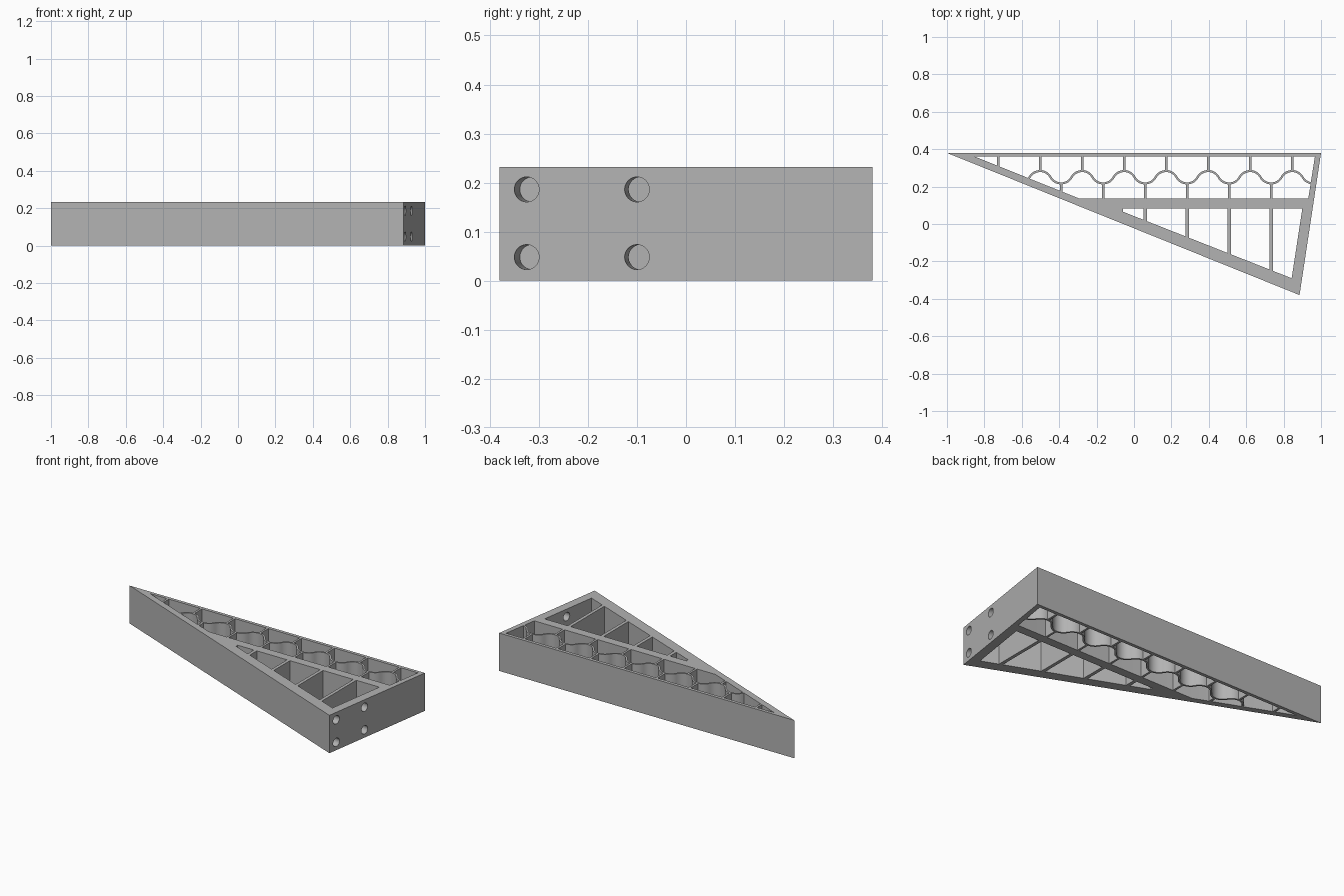
import bpy, bmesh, math
from mathutils import Vector

if "Cube" in bpy.data.objects:
    bpy.data.objects.remove(bpy.data.objects["Cube"], do_unlink=True)

HEIGHT = 0.232
PITCH = 0.2246       # spacing of the ribs
FIRST_CREST = -0.502
EMBED = 0.003        # how far ribs sink into the walls

grey = bpy.data.materials.new("plain grey")
grey.use_nodes = True
grey.diffuse_color = (0.45, 0.45, 0.45, 1)
grey.node_tree.nodes["Principled BSDF"].inputs["Base Color"].default_value = (0.45, 0.45, 0.45, 1)


def prism(name, outline, z0=0.0, z1=HEIGHT):
    """Extrude a flat outline straight up."""
    bm = bmesh.new()
    face = bm.faces.new([bm.verts.new((x, y, z0)) for x, y in outline])
    top = bmesh.ops.extrude_face_region(bm, geom=[face])["geom"]
    bmesh.ops.translate(bm, vec=(0, 0, z1 - z0),
                        verts=[v for v in top if isinstance(v, bmesh.types.BMVert)])
    bmesh.ops.recalc_face_normals(bm, faces=bm.faces)
    mesh = bpy.data.meshes.new(name)
    bm.to_mesh(mesh)
    bm.free()
    mesh.materials.append(grey)
    obj = bpy.data.objects.new(name, mesh)
    bpy.context.collection.objects.link(obj)
    return obj


def activate(obj):
    bpy.ops.object.select_all(action='DESELECT')
    obj.select_set(True)
    bpy.context.view_layer.objects.active = obj


def cut(target, cutter):
    cutter.hide_render = True
    mod = target.modifiers.new("cut", 'BOOLEAN')
    mod.operation = 'DIFFERENCE'
    mod.solver = 'EXACT'
    mod.object = cutter
    activate(target)
    bpy.ops.object.modifier_apply(modifier=mod.name)
    bpy.data.objects.remove(cutter, do_unlink=True)


# Triangular frame with two open pockets
BACK_RIGHT, FRONT = Vector((1, 0.38)), Vector((0.885, -0.38))
frame = prism("frame", [(-1, 0.38), FRONT, BACK_RIGHT])
upper = [(-0.85, 0.36), (-0.295, 0.137), (0.932, 0.137), (0.967, 0.36)]
lower = [(-0.06, 0.083), (-0.06, 0.066), (0.843, -0.29), (0.9, 0.083)]
for pocket in (upper, lower):
    cut(frame, prism("pocket_cutter", pocket, -0.1, HEIGHT + 0.1))

# Four bolt holes square to the short end wall
along = (BACK_RIGHT - FRONT).normalized()
inward = Vector((-along.y, along.x, 0))
DEPTH = 0.075
for y in (-0.325, -0.1):
    for z in (0.048, 0.186):
        mouth = FRONT.lerp(BACK_RIGHT, (y + 0.38) / 0.76)
        centre = Vector((mouth.x, mouth.y, z))
        bpy.ops.mesh.primitive_cylinder_add(vertices=32, radius=0.0255, depth=2 * DEPTH, location=centre)
        drill = bpy.context.object
        drill.rotation_euler = inward.to_track_quat('Z', 'Y').to_euler()
        drill.data.materials.append(grey)
        cut(frame, drill)


def wall_y(pocket, a, b, x):
    """Height in plan of a sloping pocket wall at x."""
    (xa, ya), (xb, yb) = pocket[a], pocket[b]
    return ya + (yb - ya) * (x - xa) / (xb - xa)


def rib(name, x, width, top, bottom):
    """Straight rib; bottom is a function of x so it can meet a slope."""
    l, r = x - width / 2, x + width / 2
    prism(name, [(l, top), (l, bottom(l) - EMBED), (r, bottom(r) - EMBED), (r, top)])


def upper_slope(x):
    return max(0.137, wall_y(upper, 0, 1, x))


def lower_slope(x):
    return wall_y(lower, 1, 2, x)


# Wavy web made of alternating arcs
MID, RISE, THICK = 0.25, 0.033, 0.011
half = PITCH / 4
radius = (half ** 2 + RISE ** 2) / (2 * RISE)
sweep = math.asin(half / radius)
STEPS = 16
above, below = [], []
for i in range(14):
    side = 1 if i % 2 == 0 else -1
    xc = FIRST_CREST + i * PITCH / 2
    yc = MID + side * (RISE - radius)
    for k in range(STEPS):
        a = sweep * (2 * k / STEPS - 1)
        p = Vector((xc + radius * math.sin(a), yc + side * radius * math.cos(a)))
        n = Vector((side * math.sin(a), math.cos(a)))
        if i == k == 0:      # run the web into the long sloping wall
            lead = Vector((-n.y, n.x)) * 0.018
            above.append(p + lead + n * THICK / 2)
            below.append(p + lead - n * THICK / 2)
        if p.x < 0.95:
            above.append(p + n * THICK / 2)
            below.append(p - n * THICK / 2)
wave = prism("wavy_web", above + below[::-1])

# Thin ribs from the back wall to the crests, and from the troughs down
rib("corner_rib", FIRST_CREST - PITCH, 0.013, 0.36 + EMBED, upper_slope)
for i in range(7):
    rib("crest_rib", FIRST_CREST + i * PITCH, 0.013, 0.36 + EMBED, lambda x: MID + RISE)
for i in range(6):
    rib("trough_rib", FIRST_CREST + (i + 0.5) * PITCH, 0.013, MID - RISE + EMBED, upper_slope)

# Thicker ribs across the lower pocket
for i in range(2, 6):
    rib("lower_rib", FIRST_CREST + (i + 0.5) * PITCH, 0.02, 0.083 + EMBED, lower_slope)

# Round surfaces are smooth, edges stay sharp
for obj in (frame, wave):
    activate(obj)
    bpy.ops.object.shade_smooth_by_angle(angle=math.radians(30))
